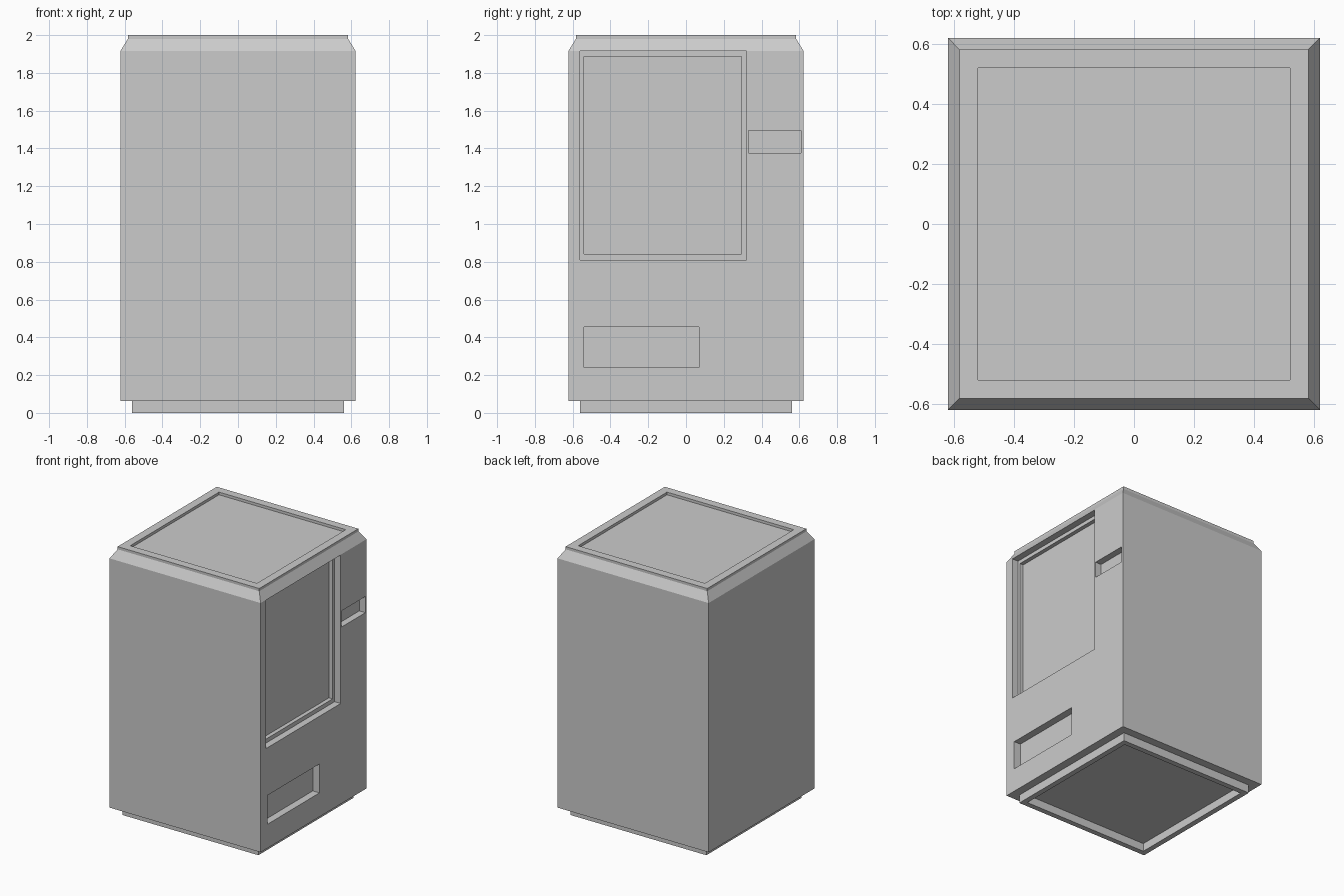
import bpy, bmesh

if "Cube" in bpy.data.objects:
    bpy.data.objects.remove(bpy.data.objects["Cube"])


def square_stack(name, rings):
    """Skin a series of square rings (half width, z), capped at both ends."""
    bm = bmesh.new()
    loops = [[bm.verts.new((sx * h, sy * h, z))
              for sx, sy in ((-1, -1), (1, -1), (1, 1), (-1, 1))]
             for h, z in rings]
    for a, b in zip(loops, loops[1:]):
        for i in range(4):
            j = (i + 1) % 4
            bm.faces.new((a[i], a[j], b[j], b[i]))
    bm.faces.new(loops[0][::-1])
    bm.faces.new(loops[-1])
    bmesh.ops.recalc_face_normals(bm, faces=bm.faces)
    mesh = bpy.data.meshes.new(name)
    bm.to_mesh(mesh)
    bm.free()
    obj = bpy.data.objects.new(name, mesh)
    bpy.context.collection.objects.link(obj)
    return obj


def cut_recess(body, name, y0, y1, z0, z1, depth):
    """Sink a rectangular pocket into the right-hand (+x) side."""
    x0, x1 = SIDE - depth, SIDE + 0.1
    bpy.ops.mesh.primitive_cube_add(
        size=1, location=((x0 + x1) / 2, (y0 + y1) / 2, (z0 + z1) / 2))
    cutter = bpy.context.object
    cutter.name = name
    cutter.scale = (x1 - x0, y1 - y0, z1 - z0)
    cutter.hide_render = True
    cutter.display_type = 'WIRE'
    mod = body.modifiers.new(name, 'BOOLEAN')
    mod.operation = 'DIFFERENCE'
    mod.solver = 'EXACT'
    mod.object = cutter
    bpy.context.view_layer.objects.active = body
    bpy.ops.object.modifier_apply(modifier=name)
    bpy.data.objects.remove(cutter)


SIDE = 0.622

# Cabinet: hollow plinth, straight walls, bevelled shoulder, rimmed top
cabinet = square_stack("vending_cabinet", [
    (0.52, 0.06), (0.52, 0.0), (0.56, 0.0), (0.56, 0.062),
    (SIDE, 0.062), (SIDE, 1.917), (0.583, 1.98), (0.583, 2.0),
    (0.522, 2.0), (0.522, 1.98)])

# Display window with stepped frame, coin slot panel, dispensing tray
cut_recess(cabinet, "window_frame", -0.56, 0.32, 0.81, 1.915, 0.05)
cut_recess(cabinet, "window_pane", -0.54, 0.295, 0.84, 1.887, 0.08)
cut_recess(cabinet, "coin_panel", 0.33, 0.61, 1.375, 1.495, 0.05)
cut_recess(cabinet, "dispensing_tray", -0.54, 0.07, 0.24, 0.455, 0.055)
